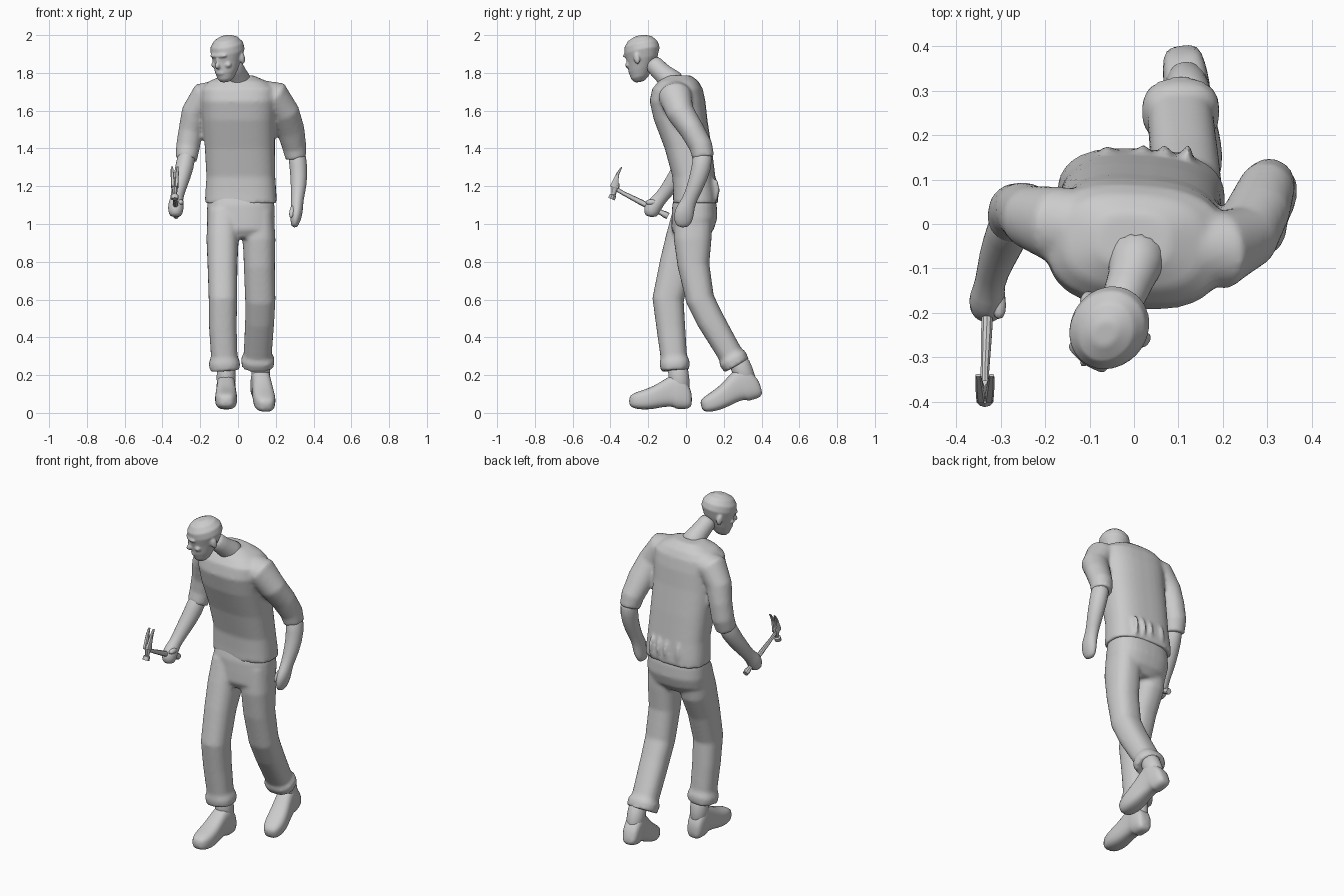
import bpy, bmesh, math
from mathutils import Vector, Matrix

X, Y, Z = Vector((1, 0, 0)), Vector((0, 1, 0)), Vector((0, 0, 1))


def add_object(name, bm):
    bmesh.ops.recalc_face_normals(bm, faces=bm.faces)
    me = bpy.data.meshes.new(name)
    bm.to_mesh(me)
    bm.free()
    ob = bpy.data.objects.new(name, me)
    bpy.context.collection.objects.link(ob)
    return ob


def loft(name, rings, ref=X, axes=None, n=16, p=2.0, smooth=True):
    """Skin rings (x, y, z, ru, rv); they follow the path unless fixed axes are given."""
    bm, loops = bmesh.new(), []
    cs = [Vector(r[:3]) for r in rings]
    for i, r in enumerate(rings):
        if axes:
            u, v = axes
        else:
            t = (cs[min(i + 1, len(cs) - 1)] - cs[max(i - 1, 0)]).normalized()
            u = (ref - t * ref.dot(t)).normalized()
            v = t.cross(u)
        loop = []
        for k in range(n):
            a = 2 * math.pi * (k + .5) / n
            c, s = math.cos(a), math.sin(a)
            c = math.copysign(abs(c) ** (2 / p), c)
            s = math.copysign(abs(s) ** (2 / p), s)
            loop.append(bm.verts.new(cs[i] + u * c * r[3] + v * s * r[4]))
        loops.append(loop)
    for a, b in zip(loops, loops[1:]):
        for k in range(n):
            bm.faces.new((a[k], a[(k + 1) % n], b[(k + 1) % n], b[k]))
    bm.faces.new(loops[0])
    bm.faces.new(loops[-1])
    ob = add_object(name, bm)
    if smooth:
        ob.data.polygons.foreach_set("use_smooth", [True] * len(ob.data.polygons))
    return ob


def subdivide(ob):
    m = ob.modifiers.new("subdivide", 'SUBSURF')
    m.levels = m.render_levels = 1
    return ob


def ball(loc, size):
    bm = bmesh.new()
    bmesh.ops.create_icosphere(bm, subdivisions=3, radius=1,
                               matrix=Matrix.Translation(loc) @ Matrix.Diagonal((*size, 1)))
    return add_object("bump", bm)


def select(parts):
    bpy.ops.object.select_all(action='DESELECT')
    for o in parts:
        o.select_set(True)
    bpy.context.view_layer.objects.active = parts[0]


def fuse(name, parts, voxel, iterations):
    select(parts)
    bpy.ops.object.join()
    ob = parts[0]
    ob.name = name
    m = ob.modifiers.new("fuse", 'REMESH')
    m.mode, m.voxel_size, m.use_smooth_shade = 'VOXEL', voxel, True
    s = ob.modifiers.new("soften", 'SMOOTH')
    s.factor, s.iterations = .5, iterations
    return ob


# trousers: hips plus two striding legs with turned cuffs
hips = loft("hips", [(.015, .045, 1.17, .165, .1), (.015, .045, 1.1, .178, .118),
                     (.015, .045, 1.03, .181, .121), (.015, .035, .97, .175, .112),
                     (.015, .03, .925, .1, .08)], axes=(X, Y), n=32, p=2.5)
right_leg = loft("right_leg", [
    (-.075, .03, 1.06, .085, .1), (-.082, .0, .92, .085, .108), (-.082, -.05, .78, .079, .092),
    (-.08, -.095, .6, .075, .083), (-.08, -.08, .45, .073, .076), (-.073, -.065, .3, .07, .07),
    (-.072, -.06, .265, .083, .08), (-.07, -.057, .225, .079, .075)], n=32, p=2.4)
left_leg = loft("left_leg", [
    (.105, .04, 1.06, .085, .1), (.112, .035, .92, .086, .1), (.113, .04, .78, .082, .084),
    (.118, .075, .6, .08, .075), (.115, .13, .49, .077, .073), (.108, .2, .37, .075, .068),
    (.105, .235, .31, .074, .066), (.105, .247, .287, .088, .078), (.105, .268, .25, .085, .073)],
    n=32, p=2.4)
fuse("trousers", [hips, right_leg, left_leg], .011, 3)

# shirt: leaning torso, slightly turned, with short sleeves and hem folds
tw = math.radians(-4)
turned = (Vector((math.cos(tw), math.sin(tw), 0)), Vector((-math.sin(tw), math.cos(tw), 0)))
torso = loft("torso", [
    (.015, .052, 1.11, .19, .118), (.015, .05, 1.16, .188, .116), (.015, .042, 1.25, .182, .112),
    (.01, .012, 1.4, .185, .123), (.005, -.028, 1.55, .192, .14), (.005, -.045, 1.65, .2, .146),
    (.005, -.045, 1.715, .2, .132), (.0, -.04, 1.755, .155, .105), (.0, -.035, 1.787, .08, .06)],
    axes=turned, n=36, p=2.7)
left_sleeve = loft("left_sleeve", [
    (.1, -.05, 1.685, .085, .08), (.2, -.058, 1.675, .088, .082), (.25, -.03, 1.59, .074, .076),
    (.278, .03, 1.5, .065, .074), (.298, .08, 1.41, .062, .064), (.307, .092, 1.35, .058, .056)],
    ref=Y, n=24)
right_sleeve = loft("right_sleeve", [
    (-.09, -.01, 1.685, .085, .08), (-.18, .0, 1.672, .085, .08), (-.23, .015, 1.59, .072, .07),
    (-.25, .03, 1.5, .064, .064), (-.265, .03, 1.41, .062, .063), (-.274, .01, 1.34, .058, .057)],
    ref=Y, n=24)
folds = [ball((x, .158, 1.18), (.012, .02, .06)) for x in (-.06, .02, .07, .12)]
fuse("shirt", [torso, left_sleeve, right_sleeve] + folds, .011, 3)

# bare forearms and hands
for name, rings in {
    "left_forearm": [(.307, .09, 1.4, .055, .05), (.322, .085, 1.3, .053, .048),
                     (.322, .05, 1.2, .045, .043), (.312, .015, 1.12, .036, .032),
                     (.312, -.008, 1.07, .054, .034), (.304, -.017, 1.02, .052, .028),
                     (.297, -.018, .98, .03, .016)],
    "right_forearm": [(-.266, .025, 1.4, .055, .05), (-.282, -.015, 1.3, .053, .05),
                      (-.31, -.08, 1.205, .043, .042), (-.325, -.135, 1.135, .034, .032),
                      (-.329, -.165, 1.105, .045, .042), (-.33, -.185, 1.07, .046, .042),
                      (-.33, -.185, 1.035, .03, .03)],
}.items():
    subdivide(loft(name, rings, ref=Y))
for name, rings in {
    "left_thumb": [(.3, -.01, 1.1, .016, .016), (.285, -.04, 1.07, .016, .016),
                   (.28, -.05, 1.03, .011, .011)],
    "right_thumb": [(-.31, -.15, 1.115, .018, .018), (-.3, -.185, 1.115, .017, .017),
                    (-.305, -.215, 1.115, .012, .012)],
}.items():
    subdivide(loft(name, rings, n=10))

# boots: built with the heel at the origin, then placed; the left heel is lifted
for side, place in {
    "right": Matrix.Translation((-.063, .03, .02)),
    "left": Matrix.Translation((.105, .408, .085)) @ Matrix.Rotation(math.radians(8), 4, 'Z')
            @ Matrix.Rotation(math.radians(16), 4, 'X'),
}.items():
    profile = [(.002, .02, .08, .03), (-.015, 0, .13, .046), (-.06, 0, .19, .052),
               (-.085, 0, .19, .052), (-.095, .014, .185, .05), (-.15, .012, .155, .053),
               (-.2, .0, .122, .058), (-.26, -.004, .1, .06), (-.31, .004, .085, .047),
               (-.332, .02, .065, .025)]
    boot = loft(side + "_boot", [(0, y, (b + t) / 2, w, (t - b) / 2) for y, b, t, w in profile],
                axes=(X, Z), p=2.8, n=20)
    shaft = loft(side + "_boot_shaft", [(0, -.06, .08, .048, .055), (0, -.068, .16, .052, .057),
                                        (0, -.075, .25, .052, .056)], axes=(X, Y))
    for o in (boot, shaft):
        subdivide(o).matrix_world = place

# neck
subdivide(loft("neck", [(.008, -.055, 1.73, .085, .085), (.004, -.095, 1.775, .058, .056),
                        (-.015, -.145, 1.815, .05, .05), (-.035, -.19, 1.87, .05, .052)]))

# head: skull with brow, nose, cheeks, lips and ears, turned and tipped down
skull = loft("skull", [
    (0, -.05, -.124, .024, .026), (0, -.044, -.105, .044, .047), (0, -.03, -.065, .06, .068),
    (0, -.008, -.015, .074, .086), (0, .002, .03, .087, .098), (0, .002, .065, .083, .094),
    (0, .002, .095, .06, .07), (0, .002, .112, .025, .03)], axes=(X, Y), n=28)
bumps = [ball((0, -.085, .025), (.055, .018, .013)), ball((0, -.1, -.026), (.013, .022, .018)),
         ball((0, -.092, -.005), (.009, .016, .03)), ball((0, -.088, -.068), (.026, .014, .013)),
         ball((0, -.07, -.106), (.022, .013, .015))]
for s in (-1, 1):
    bumps += [ball((s * .043, -.07, -.028), (.02, .018, .016)),
              ball((s * .08, .015, -.012), (.013, .018, .032))]
head = fuse("head", [skull] + bumps, .006, 3)
head.matrix_world = (Matrix.Translation((-.052, -.228, 1.886))
                     @ Matrix.Rotation(math.radians(-36), 4, 'Z')
                     @ Matrix.Rotation(math.radians(13), 4, 'X'))

# claw hammer
hx = -.335
hammer = [
    loft("hammer_handle", [(-.328, -.095, 1.042, .015, .017), (-.328, -.11, 1.05, .018, .018),
                           (-.329, -.13, 1.06, .013, .014), (-.331, -.24, 1.116, .013, .015),
                           (hx, -.33, 1.162, .01, .011), (hx, -.375, 1.188, .01, .011)], n=10),
    loft("hammer_face", [(hx, -.395, 1.132, .02, .018), (hx, -.386, 1.152, .02, .018),
                         (hx, -.384, 1.156, .012, .012), (hx, -.38, 1.178, .015, .016),
                         (hx, -.372, 1.205, .021, .022), (hx, -.366, 1.22, .018, .016)], n=10)]
for side, s in (("right", -1), ("left", 1)):
    hammer.append(loft(side + "_hammer_claw", [
        (hx + s * .009, -.38, 1.195, .011, .024), (hx + s * .011, -.371, 1.235, .01, .014),
        (hx + s * .013, -.36, 1.268, .009, .008), (hx + s * .015, -.34, 1.302, .006, .003)],
        n=8, p=3.5))
select(hammer)
bpy.ops.object.shade_smooth_by_angle()
bpy.ops.object.select_all(action='DESELECT')
